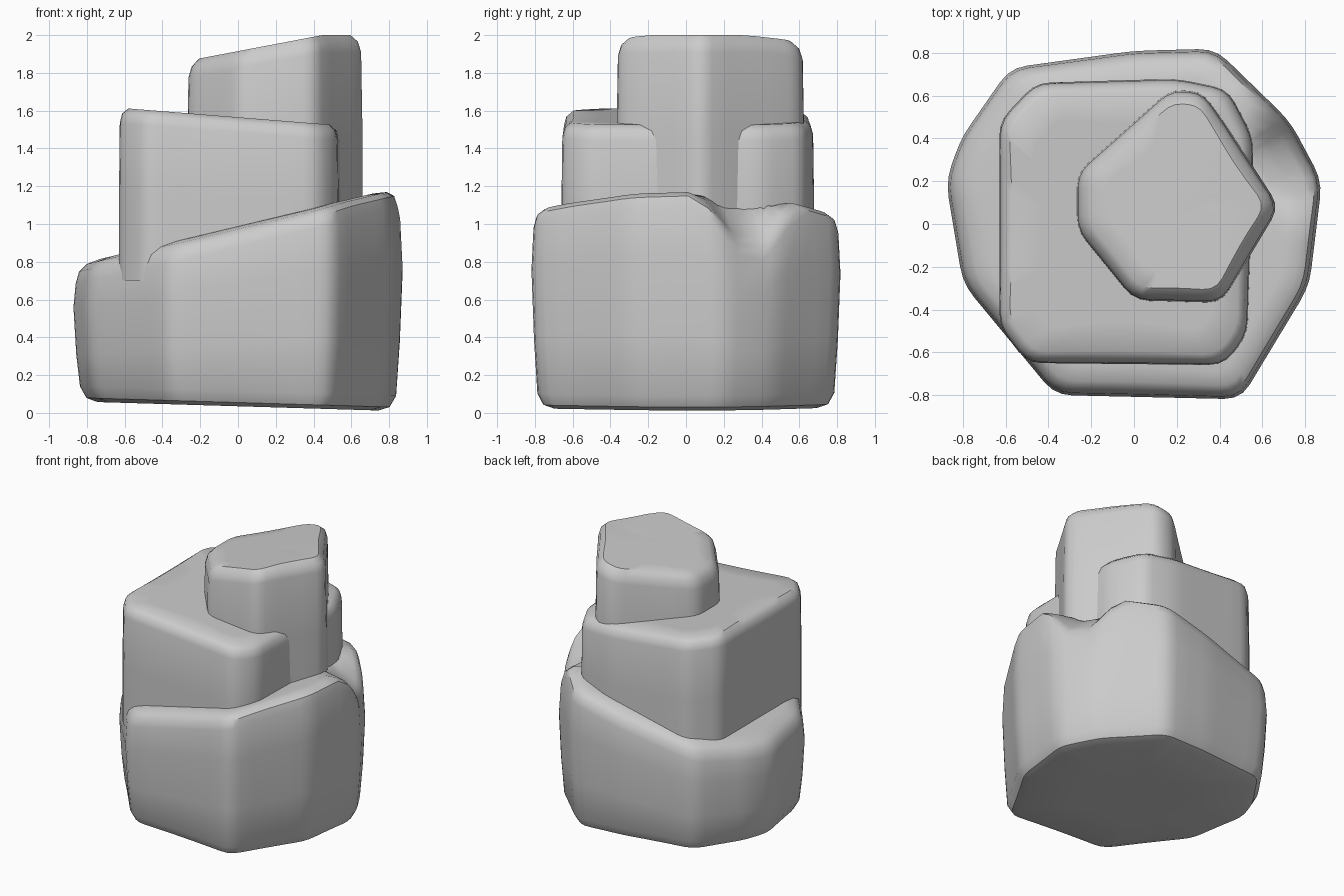
import bpy, bmesh, math
from mathutils import Vector

if "Cube" in bpy.data.objects:
    bpy.data.objects.remove(bpy.data.objects["Cube"])


def rounded(points, cut, step=0.09):
    """Round polygon corners and subdivide its long edges."""
    pts = [Vector(p) for p in points]
    out = []
    n = len(pts)
    for i, p in enumerate(pts):
        a, b = pts[i - 1], pts[(i + 1) % n]
        ca = min(cut, (a - p).length * 0.4)
        cb = min(cut, (b - p).length * 0.4)
        s = p + (a - p).normalized() * ca
        e = p + (b - p).normalized() * cb
        for t in (0, 0.33, 0.67, 1):
            out.append(s * (1 - t) ** 2 + p * 2 * t * (1 - t) + e * t * t)
        cn = min(cut, (b - p).length * 0.4)
        stop = b + (p - b).normalized() * cn
        k = max(1, int((stop - e).length / step))
        for j in range(1, k):
            out.append(e.lerp(stop, j / k))
    return out


def rock(name, outline, cut, bottom, top, rings):
    """Loft rings of (inset, height fraction, height offset) between two surfaces."""
    pts = rounded(outline, cut)
    c = sum(pts, Vector((0, 0))) / len(pts)
    bm = bmesh.new()
    loops = []
    for inset, frac, dz in rings:
        loop = []
        for p in pts:
            d = p - c
            q = c + d * max(0.02, 1 - inset / d.length)
            z = bottom(q.x, q.y) * (1 - frac) + top(q.x, q.y) * frac + dz
            loop.append(bm.verts.new((q.x, q.y, z)))
        loops.append(loop)
    n = len(pts)
    for lo, hi in zip(loops, loops[1:]):
        for i in range(n):
            j = (i + 1) % n
            bm.faces.new((lo[i], lo[j], hi[j], hi[i]))
    bm.faces.new(loops[0][::-1])
    bm.faces.new(loops[-1])
    bmesh.ops.recalc_face_normals(bm, faces=bm.faces)
    me = bpy.data.meshes.new(name)
    bm.to_mesh(me)
    bm.free()
    ob = bpy.data.objects.new(name, me)
    bpy.context.collection.objects.link(ob)
    bpy.context.view_layer.objects.active = ob
    ob.select_set(True)
    bpy.ops.object.shade_smooth_by_angle(angle=math.radians(40))
    ob.select_set(False)


def base_top(x, y):
    # sloping shelf with a broken chip on the back right rim
    chip = max(0, 1 - math.hypot(x - 0.82, y - 0.36) / 0.3)
    return 0.98 + 0.24 * x - 0.36 * chip - 0.05 * max(0, abs(y) - 0.6)


# Wide lower boulder
rock("base_rock",
     [(-0.37, -0.8), (0.5, -0.82), (0.82, -0.29), (0.88, 0.2), (0.73, 0.48),
      (0.38, 0.82), (0.0, 0.81), (-0.58, 0.73), (-0.81, 0.4), (-0.88, 0.2), (-0.8, -0.28)],
     0.08,
     lambda x, y: 0.035 - 0.03 * x,
     base_top,
     [(0.5, 0, 0), (0.13, 0, 0), (0.07, 0, 0.02), (0.035, 0, 0.08), (0.015, 0.35, 0),
      (0, 0.7, 0), (0.012, 1, -0.09), (0.03, 1, -0.03), (0.07, 1, 0),
      (0.14, 1, 0.01), (0.22, 1, 0.01), (0.32, 1, 0.01), (0.45, 1, 0)])

# Squarish middle block
rock("middle_rock",
     [(-0.63, -0.48), (-0.5, -0.65), (0.42, -0.66), (0.53, -0.52), (0.56, 0.4),
      (0.44, 0.63), (0.2, 0.68), (-0.46, 0.66), (-0.63, 0.48)],
     0.07,
     lambda x, y: 0.7,
     lambda x, y: 1.565 - 0.08 * x,
     [(0.3, 0, 0), (0, 0, 0), (0, 0.5, 0), (0.005, 1, -0.08), (0.02, 1, -0.03),
      (0.06, 1, 0), (0.2, 1, 0), (0.45, 1, 0)])

# Tall top block
rock("top_rock",
     [(-0.27, 0.24), (-0.27, -0.03), (0.0, -0.36), (0.41, -0.37), (0.68, 0.08),
      (0.42, 0.48), (0.32, 0.62), (0.17, 0.63)],
     0.07,
     lambda x, y: 0.9,
     lambda x, y: min(1.915 + 0.19 * x, 2.0),
     [(0.2, 0, 0), (0, 0, 0), (0, 0.5, 0), (0.008, 1, -0.09), (0.025, 1, -0.035),
      (0.065, 1, 0), (0.15, 1, 0), (0.3, 1, 0)])
